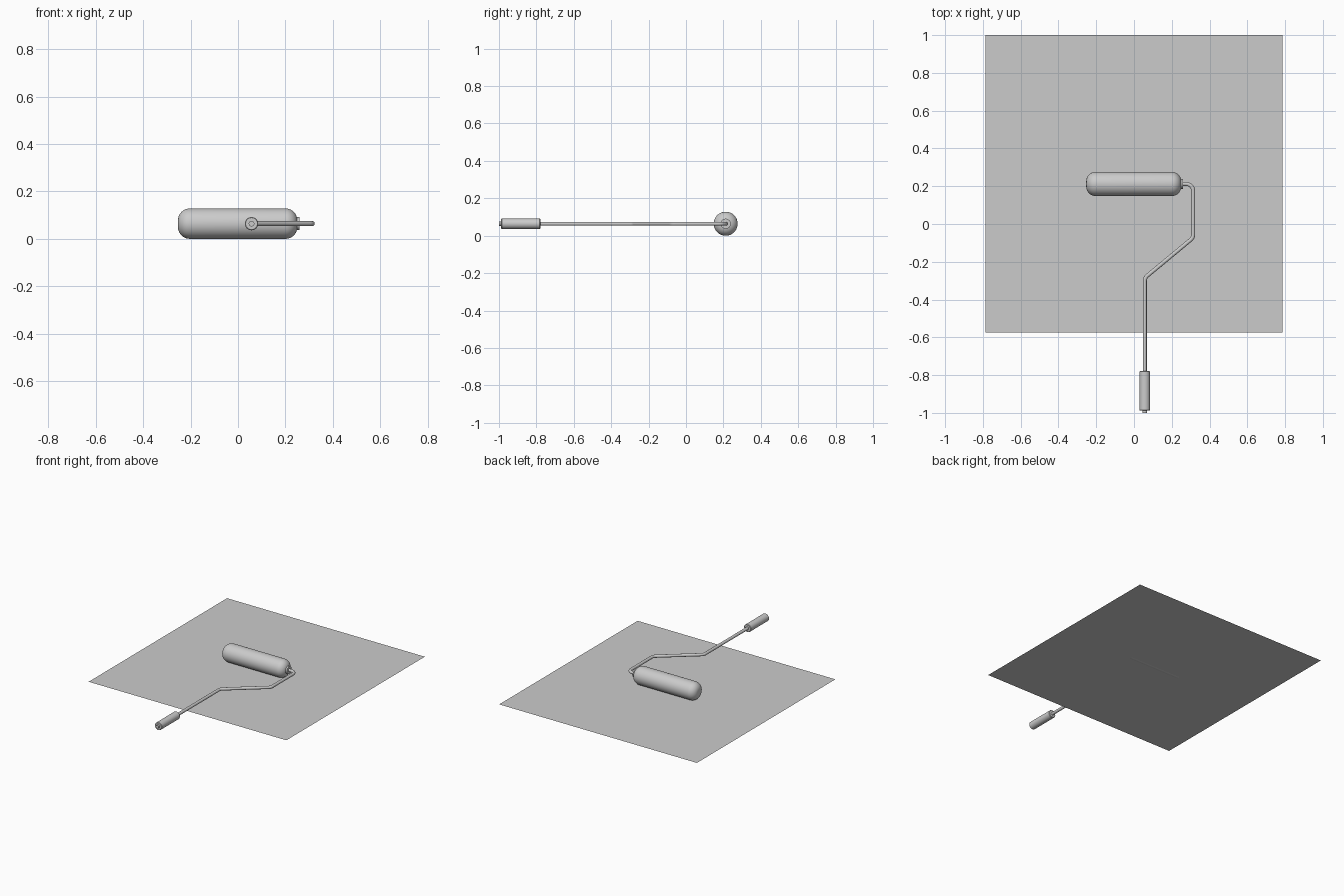
import bpy, bmesh, math
from mathutils import Vector, Matrix

if "Cube" in bpy.data.objects:
    bpy.data.objects.remove(bpy.data.objects["Cube"])

grey = bpy.data.materials.new("plain_grey")
grey.diffuse_color = (0.6, 0.6, 0.6, 1)
grey.use_nodes = True
grey.node_tree.nodes["Principled BSDF"].inputs["Base Color"].default_value = grey.diffuse_color

RY, RZ, RR = 0.212, 0.064, 0.064   # roller axis and radius
HX = 0.057                         # handle axis


def finish(name, bm, smooth=True):
    bmesh.ops.remove_doubles(bm, verts=bm.verts, dist=1e-5)
    bmesh.ops.recalc_face_normals(bm, faces=bm.faces)
    me = bpy.data.meshes.new(name)
    bm.to_mesh(me)
    bm.free()
    ob = bpy.data.objects.new(name, me)
    bpy.context.collection.objects.link(ob)
    me.materials.append(grey)
    if smooth:
        bpy.ops.object.select_all(action='DESELECT')
        ob.select_set(True)
        bpy.context.view_layer.objects.active = ob
        bpy.ops.object.shade_smooth_by_angle(angle=math.radians(35))
    return ob


def lathe(name, profile, origin, axis, seg=48):
    """Spin (distance along axis, radius) points round an axis."""
    bm = bmesh.new()
    axis = Vector(axis)
    side = Vector((0, 0, 1))
    vs = [bm.verts.new(axis * t + side * r) for t, r in profile]
    es = [bm.edges.new(p) for p in zip(vs, vs[1:])]
    bmesh.ops.spin(bm, geom=vs + es, cent=(0, 0, 0), axis=axis,
                   angle=math.tau, steps=seg)
    bm.transform(Matrix.Translation(origin))
    return finish(name, bm)


def rounded_path(points, radius, steps=8):
    """Replace the corners of a polyline with arcs."""
    pts = [Vector(p) for p in points]
    out = [pts[0]]
    for a, b, c in zip(pts, pts[1:], pts[2:]):
        u, v = (a - b).normalized(), (c - b).normalized()
        half = u.angle(v) / 2
        centre = b + (u + v).normalized() * radius / math.sin(half)
        s = b + u * radius / math.tan(half) - centre
        e = b + v * radius / math.tan(half) - centre
        out += [centre + s.slerp(e, i / steps).normalized() * radius
                for i in range(steps + 1)]
    return out + [pts[-1]]


# painted sheet, just above the lowest line of the roller
bm = bmesh.new()
bmesh.ops.create_grid(bm, x_segments=1, y_segments=1, size=0.787,
                      matrix=Matrix.Translation((0, 0.213, 0.001)))
finish("sheet", bm, smooth=False)

# roller sleeve with rounded ends
L, C = 0.2515, 0.05
arc = [(L - C + C * math.sin(a), RR - C + C * math.cos(a))
       for a in (i * math.pi / 20 for i in range(11))]
half = arc + [(L, 0)]
lathe("roller_sleeve", [(-t, r) for t, r in reversed(half)] + half,
      (-0.0015, RY, RZ), (1, 0, 0), 64)

# bearing cap where the wire enters
lathe("bearing_cap", [(0.24, 0), (0.24, 0.027), (0.259, 0.027), (0.259, 0)],
      (0, RY, RZ), (1, 0, 0), 32)

# bent wire frame, swept ring by ring
path = rounded_path([(0.22, RY, RZ), (0.313, RY, RZ), (0.313, -0.073, RZ),
                     (HX, -0.285, RZ), (HX, -0.97, RZ)], 0.037)
bm = bmesh.new()
N, R = 20, 0.0105
rings = []
for i, p in enumerate(path):
    d = path[min(i + 1, len(path) - 1)] - path[max(i - 1, 0)]
    side = d.normalized().cross(Vector((0, 0, 1)))
    rings.append([bm.verts.new(p + side * R * math.cos(k * math.tau / N)
                               + Vector((0, 0, R * math.sin(k * math.tau / N))))
                  for k in range(N)])
for a, b in zip(rings, rings[1:]):
    for k in range(N):
        bm.faces.new((a[k], a[k - 1], b[k - 1], b[k]))
for ring in (rings[0], rings[-1]):
    bm.faces.new(ring)
finish("wire_frame", bm)

# grip with softened rims and a small end plug
lathe("handle_grip", [(-0.988, 0), (-0.988, 0.025), (-0.985, 0.028),
                      (-0.782, 0.028), (-0.779, 0.025), (-0.779, 0)],
      (HX, 0, RZ), (0, 1, 0), 32)
lathe("handle_end_plug", [(-1, 0), (-1, 0.012), (-0.98, 0.012), (-0.98, 0)],
      (HX, 0, RZ), (0, 1, 0), 24)
